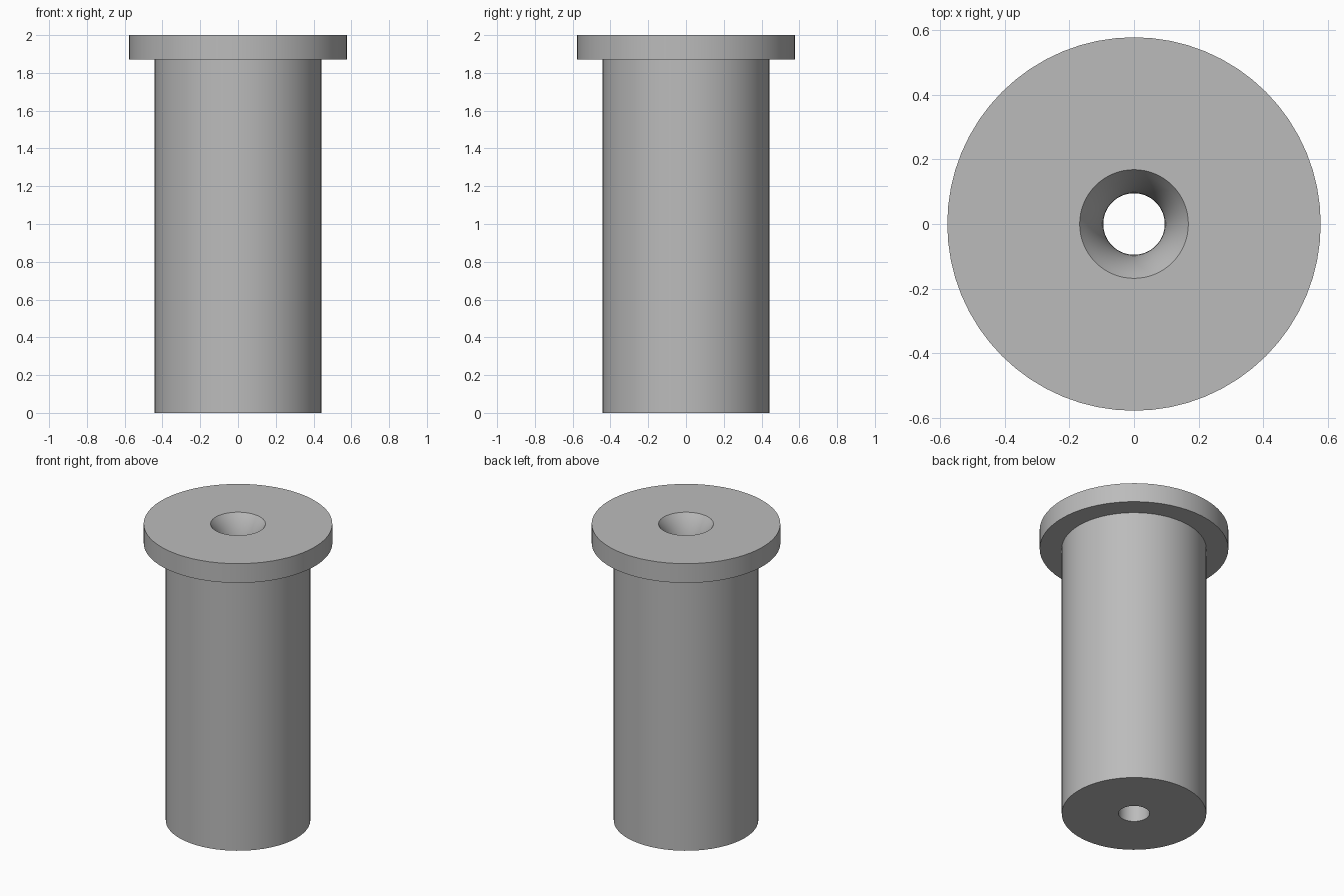
import bpy, math

old = bpy.data.objects.get("Cube")
if old:
    bpy.data.objects.remove(old, do_unlink=True)

SEGMENTS = 64
BORE, MOUTH = 0.095, 0.168
SHAFT, FLANGE = 0.442, 0.577
HEIGHT, FLANGE_Z = 2.0, 1.87
MOUTH_DEPTH = 0.22

steel = bpy.data.materials.new("grey steel")
steel.use_nodes = True
colour = (0.5, 0.5, 0.5, 1)
steel.diffuse_color = colour
steel.node_tree.nodes["Principled BSDF"].inputs["Base Color"].default_value = colour

# Closed half section: shaft, flange, then the rounded mouth running into the bore
profile = [(BORE, 0), (SHAFT, 0), (SHAFT, FLANGE_Z), (FLANGE, FLANGE_Z), (FLANGE, HEIGHT)]
drop = MOUTH - BORE
radius = (MOUTH_DEPTH ** 2 + drop ** 2) / (2 * drop)
sweep = math.asin(MOUTH_DEPTH / radius)
steps = 8
for i in range(steps + 1):
    a = sweep * (1 - i / steps)
    profile.append((BORE + radius * (1 - math.cos(a)),
                    HEIGHT - MOUTH_DEPTH + radius * math.sin(a)))

# Revolve the section around the vertical axis
n = len(profile)
verts = [(r * math.cos(t), r * math.sin(t), z)
         for t in (2 * math.pi * s / SEGMENTS for s in range(SEGMENTS))
         for r, z in profile]
faces = []
for s in range(SEGMENTS):
    a, b = s * n, (s + 1) % SEGMENTS * n
    for i in range(n):
        j = (i + 1) % n
        faces.append((a + i, b + i, b + j, a + j))

mesh = bpy.data.meshes.new("flanged_bushing")
mesh.from_pydata(verts, [], faces)
mesh.materials.append(steel)
bushing = bpy.data.objects.new("flanged_bushing", mesh)
bpy.context.collection.objects.link(bushing)

# Smooth the round walls and keep the rims sharp
bpy.ops.object.select_all(action="DESELECT")
bushing.select_set(True)
bpy.context.view_layer.objects.active = bushing
bpy.ops.object.shade_smooth_by_angle(angle=math.radians(30))
